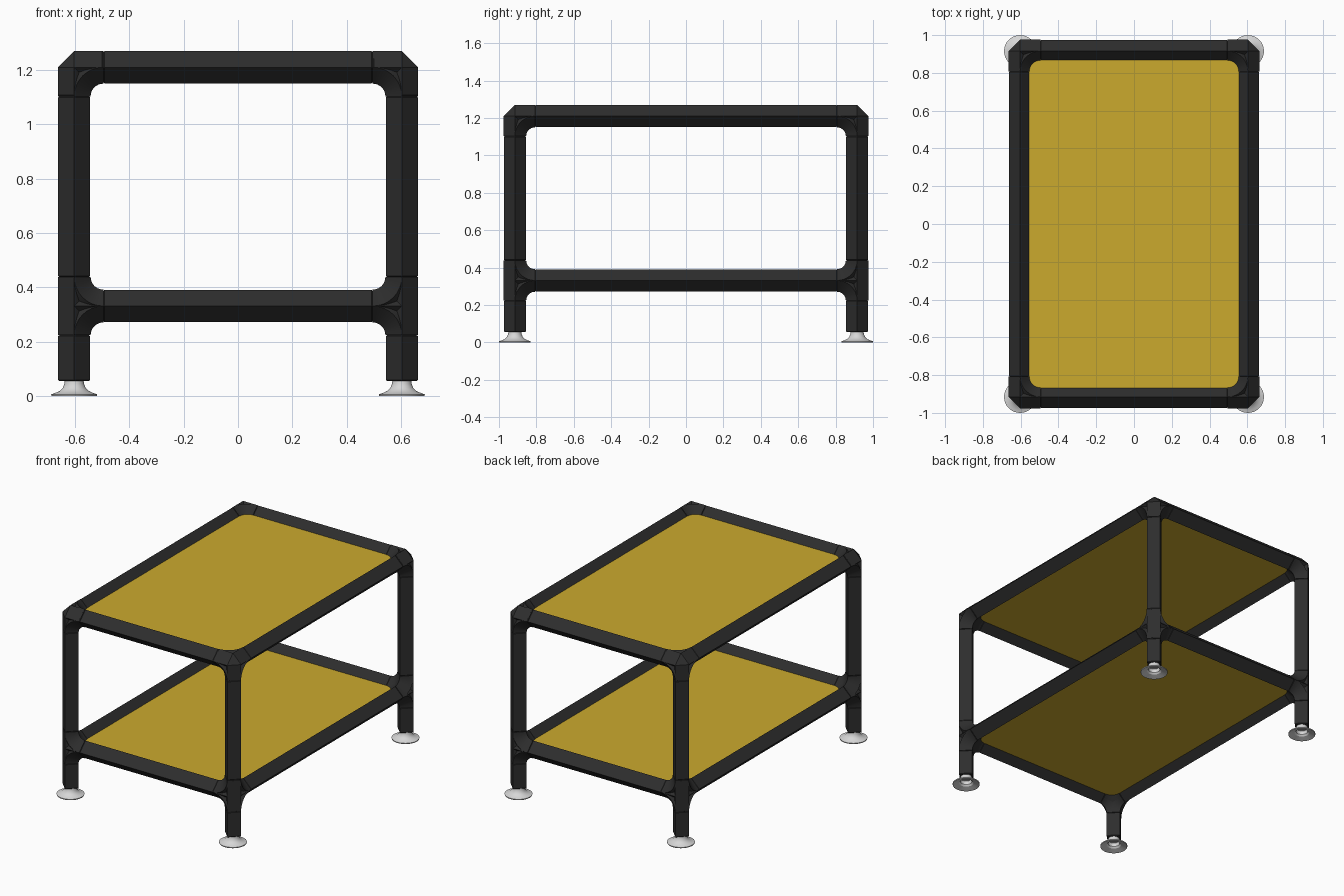
import bpy, bmesh, math
from mathutils import Vector

if "Cube" in bpy.data.objects:
    bpy.data.objects.remove(bpy.data.objects["Cube"], do_unlink=True)

LX, LY = 0.603, 0.915          # leg centre lines
TOP, LOW, FOOT_TOP = 1.21, 0.331, 0.055
R, ARM = 0.059, 0.107          # tube radius, fitting arm length
AXES = [Vector((1, 0, 0)), Vector((0, 1, 0)), Vector((0, 0, 1))]


def material(name, color, roughness):
    m = bpy.data.materials.new(name)
    m.use_nodes = True
    m.diffuse_color = (*color, 1)
    bsdf = m.node_tree.nodes["Principled BSDF"]
    bsdf.inputs["Base Color"].default_value = (*color, 1)
    bsdf.inputs["Roughness"].default_value = roughness
    return m


BLACK = material("black_plastic", (0.026, 0.026, 0.026), 0.6)
YELLOW = material("yellow_panel", (0.6, 0.4, 0.027), 0.6)
GREY = material("light_grey_foot", (0.68, 0.68, 0.68), 0.5)


def finish(bm, name, mat, location=(0, 0, 0)):
    bmesh.ops.recalc_face_normals(bm, faces=bm.faces)
    mesh = bpy.data.meshes.new(name)
    bm.to_mesh(mesh)
    bm.free()
    mesh.materials.append(mat)
    ob = bpy.data.objects.new(name, mesh)
    ob.location = location
    bpy.context.collection.objects.link(ob)
    bpy.ops.object.select_all(action='DESELECT')
    ob.select_set(True)
    bpy.context.view_layer.objects.active = ob
    bpy.ops.object.shade_smooth_by_angle(angle=math.radians(30))
    return ob


def sweep(bm, stations):
    """Skin four-sided rings given as (centre, side, up, radius), with caps."""
    rings = [[bm.verts.new(c + d * r) for d in (s, u, -s, -u)]
             for c, s, u, r in stations]
    for a, b in zip(rings, rings[1:]):
        for i in range(4):
            j = (i + 1) % 4
            bm.faces.new((a[i], a[j], b[j], b[i]))
    bm.faces.new(rings[0])
    bm.faces.new(rings[-1])


def straight(bm, start, end, radius, lip_start=True):
    """Diamond-section tube with a small lip at its ends."""
    start, end = Vector(start), Vector(end)
    d = (end - start).normalized()
    side, up = [a for a in AXES if abs(a.dot(d)) < 0.5]
    lip, small = d * 0.004, radius - 0.005
    first = [(start, side, up, small), (start + lip, side, up, radius)]
    if not lip_start:
        first = [(start, side, up, radius)]
    sweep(bm, first + [(end - lip, side, up, radius), (end, side, up, small)])


def elbow(bm, a, b, radius, steps=8):
    """Quarter bend joining arm directions a and b."""
    centre, normal = (a + b) * ARM, a.cross(b)
    stations = []
    for i in range(steps + 1):
        t = math.pi / 2 * i / steps
        out = -b * math.cos(t) - a * math.sin(t)
        stations.append((centre + out * ARM, out, normal, radius))
    sweep(bm, stations)


def fitting(name, location, arms):
    bm = bmesh.new()
    r = R + 0.0015
    bmesh.ops.create_uvsphere(bm, u_segments=4, v_segments=2, radius=r)
    for i, a in enumerate(arms):
        straight(bm, (0, 0, 0), a * ARM, r, lip_start=False)
        for b in arms[i + 1:]:
            if abs(a.dot(b)) < 0.5:
                elbow(bm, a, b, r)
    finish(bm, name, BLACK, location)


def tube(name, start, end):
    bm = bmesh.new()
    straight(bm, start, end, R)
    finish(bm, name, BLACK)


def foot(name, location):
    """Flared levelling foot with a hollow underside."""
    profile = [(0.034, 0.065), (0.036, 0.045), (0.042, 0.030), (0.054, 0.018),
               (0.072, 0.010), (0.085, 0.006), (0.084, 0.0), (0.070, 0.004),
               (0.045, 0.012), (0.036, 0.022), (0.034, 0.045), (0, 0.045)]
    bm = bmesh.new()
    verts = [bm.verts.new((r, 0, z)) for r, z in profile]
    edges = [bm.edges.new(p) for p in zip(verts, verts[1:])]
    bmesh.ops.spin(bm, geom=verts + edges, cent=(0, 0, 0), axis=(0, 0, 1),
                   angle=math.tau, steps=32)
    bmesh.ops.remove_doubles(bm, verts=bm.verts, dist=1e-4)
    finish(bm, name, GREY, location)


# Legs, corner fittings and feet
for sx, xn in ((1, "left"), (-1, "right")):
    for sy, yn in ((1, "back"), (-1, "front")):
        x, y, tag = sx * LX, sy * LY, f"{yn}_{xn}"
        inward = [AXES[0] * -sx, AXES[1] * -sy]
        fitting(f"{tag}_top_corner", (x, y, TOP), inward + [-AXES[2]])
        fitting(f"{tag}_lower_joint", (x, y, LOW), inward + [AXES[2], -AXES[2]])
        tube(f"{tag}_leg", (x, y, LOW + ARM), (x, y, TOP - ARM))
        tube(f"{tag}_leg_end", (x, y, FOOT_TOP), (x, y, LOW - ARM))
        foot(f"{tag}_foot", (x, y, 0))

# Rails and panels on both levels
for z, level in ((TOP, "top"), (LOW, "lower")):
    ex, ey = LX - ARM, LY - ARM
    for s, yn, xn in ((1, "back", "left"), (-1, "front", "right")):
        tube(f"{level}_{yn}_rail", (-ex, s * LY, z), (ex, s * LY, z))
        tube(f"{level}_{xn}_rail", (s * LX, -ey, z), (s * LX, ey, z))
    bm = bmesh.new()
    bmesh.ops.create_cube(bm, size=1)
    bmesh.ops.scale(bm, vec=(2 * LX, 2 * LY, 0.024), verts=bm.verts)
    finish(bm, f"{level}_panel", YELLOW, (0, 0, z))
